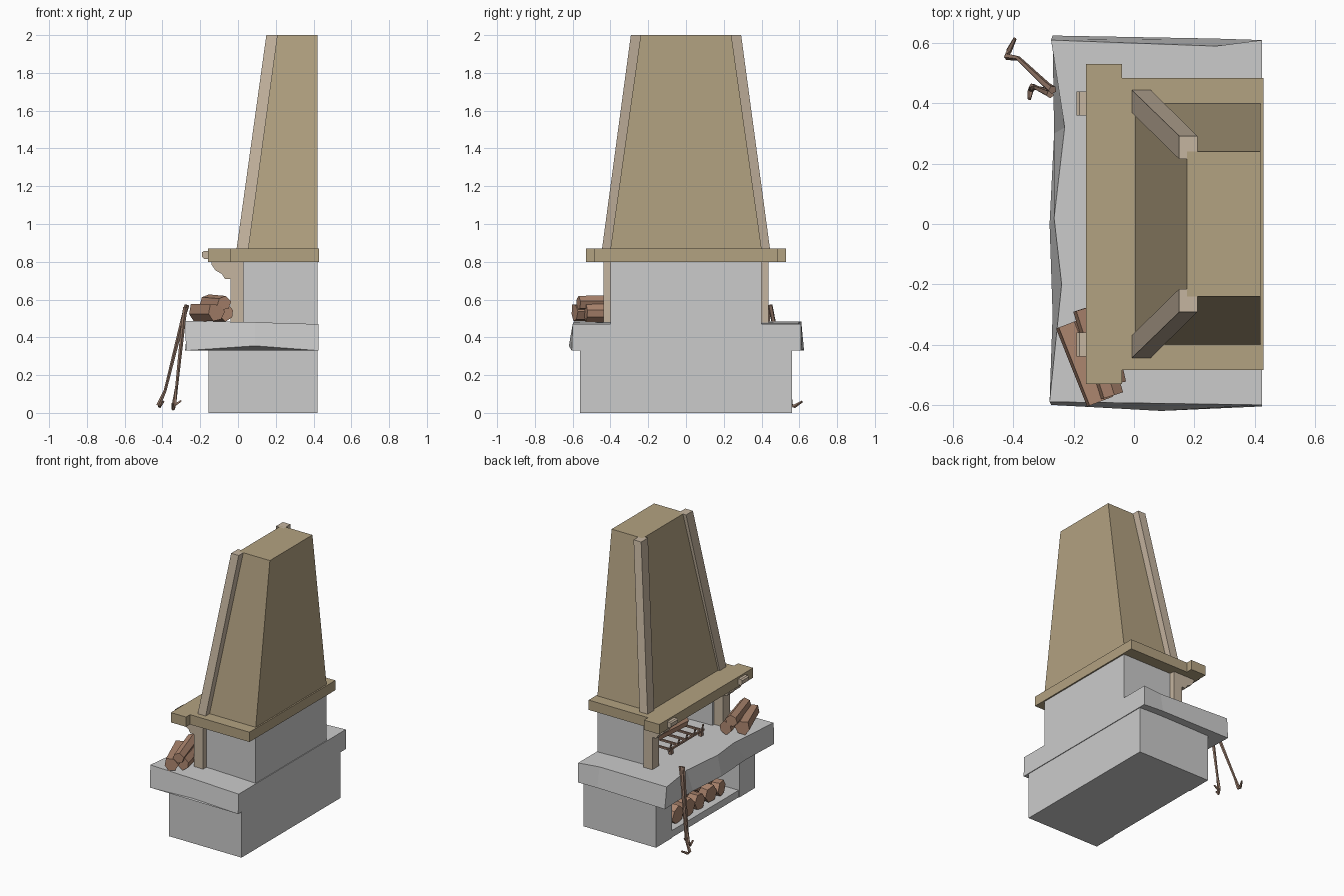
import bpy, bmesh, random
from math import cos, sin, tau
from mathutils import Vector

if "Cube" in bpy.data.objects:
    bpy.data.objects.remove(bpy.data.objects["Cube"])

random.seed(4)


def material(name, rgb):
    m = bpy.data.materials.new(name)
    m.diffuse_color = (*rgb, 1)
    m.use_nodes = True
    m.node_tree.nodes["Principled BSDF"].inputs["Base Color"].default_value = m.diffuse_color
    return m


PLASTER = material("tan_plaster", (0.45, 0.36, 0.22))
TIMBER = material("pale_timber", (0.56, 0.46, 0.35))
WOOD = material("firewood", (0.42, 0.24, 0.16))
IRON = material("rusty_iron", (0.30, 0.19, 0.14))


def loft(name, rings, mat=None):
    """Skin a list of equal-length point rings and cap both ends."""
    bm = bmesh.new()
    vs = [[bm.verts.new(p) for p in r] for r in rings]
    n = len(vs[0])
    for a, b in zip(vs, vs[1:]):
        for i in range(n):
            j = (i + 1) % n
            bm.faces.new((a[i], a[j], b[j], b[i]))
    bm.faces.new(vs[0][::-1])
    bm.faces.new(vs[-1])
    bmesh.ops.recalc_face_normals(bm, faces=bm.faces)
    me = bpy.data.meshes.new(name)
    bm.to_mesh(me)
    bm.free()
    ob = bpy.data.objects.new(name, me)
    bpy.context.collection.objects.link(ob)
    if mat:
        me.materials.append(mat)
    return ob


def prism(name, pts, axis, lo, hi, mat=None):
    place = (lambda u, v, w: (u, w, v)) if axis == 'y' else (lambda u, v, w: (u, v, w))
    return loft(name, [[place(u, v, w) for u, v in pts] for w in (lo, hi)], mat)


def rect(x0, x1, y0, y1, z):
    return [(x0, y0, z), (x1, y0, z), (x1, y1, z), (x0, y1, z)]


def box(name, x0, x1, y0, y1, z0, z1, mat=None):
    return loft(name, [rect(x0, x1, y0, y1, z0), rect(x0, x1, y0, y1, z1)], mat)


def rod(name, path, radii, mat, n=4, rough=0.0):
    """Sweep an n-gon along a path; rough makes it irregular like split wood."""
    pts = [Vector(p) for p in path]
    prof = [1 + random.uniform(-rough, rough) for _ in range(n)]
    turn = random.random() if rough else 0.125
    rings = []
    for i, p in enumerate(pts):
        d = pts[min(i + 1, len(pts) - 1)] - pts[max(i - 1, 0)]
        q = d.to_track_quat('Z', 'Y')
        rings.append([p + q @ Vector((radii[i] * prof[k] * cos(tau * (k / n + turn)),
                                      radii[i] * prof[k] * sin(tau * (k / n + turn)), 0))
                      for k in range(n)])
    return loft(name, rings, mat)


def walls(x0, x1, y, inner, back):
    """U-shaped plan, open towards -x."""
    return [(x0, -y), (x1, -y), (x1, y), (x0, y), (x0, inner),
            (back, inner), (back, -inner), (x0, -inner)]


# Base with log store
prism("base_walls", walls(-0.155, 0.42, 0.56, 0.38, 0.34), 'z', 0, 0.345)
box("base_floor", -0.15, 0.40, -0.50, 0.50, 0, 0.05)

# Rough-hewn hearth slab: bottom outline, top outline
bottom = [(-.275, -.60, .33), (.09, -.62, .355), (.425, -.605, .33), (.425, .61, .33),
          (.27, .615, .335), (-.27, .625, .33), (-.265, .30, .335), (-.28, .0, .33), (-.27, -.3, .335)]
top = [(-.28, -.59, .487), (.09, -.595, .48), (.425, -.60, .47), (.425, .61, .47),
       (.27, .59, .475), (-.275, .61, .485), (-.23, .32, .482), (-.265, .02, .485), (-.24, -.2, .483)]
loft("hearth_slab", [bottom, top])

# Firebox
prism("firebox_walls", walls(0.03, 0.42, 0.40, 0.34, 0.36), 'z', 0.465, 0.81)

# Mantel boards and hood
box("mantel_front", -0.16, -0.04, -0.53, 0.53, 0.80, 0.87, PLASTER)
box("mantel_shelf", -0.04, 0.43, -0.485, 0.485, 0.80, 0.87, PLASTER)
loft("hood", [rect(0.005, 0.42, -0.40, 0.40, 0.87), rect(0.175, 0.42, -0.24, 0.24, 2.0)], PLASTER)

# Posts, corbels, beam ends and hood ribs on both sides
corbel = [(-.04, .71), (-.07, .71), (-.085, .735), (-.12, .755), (-.14, .785), (-.14, .80), (-.04, .80)]
for s, side in ((-1, "left"), (1, "right")):
    box("post_" + side, -0.04, 0.03, s * 0.36, s * 0.437, 0.475, 0.80, TIMBER)
    prism("corbel_" + side, corbel, 'y', s * 0.36, s * 0.437, TIMBER)
    prism("beam_end_" + side, [(-.15, .815), (-.18, .815), (-.19, .825), (-.19, .85), (-.18, .857), (-.15, .857)],
          'y', s * 0.36, s * 0.44, TIMBER)
    loft("hood_rib_" + side, [rect(-0.008, 0.055, s * 0.37, s * 0.445, 0.865),
                              rect(0.15, 0.21, s * 0.215, s * 0.292, 2.0)], TIMBER)

# Fire grate
rod("grate_bar", [(0, -.2, .515), (0, .2, .515)], [.009] * 2, IRON)
rod("grate_rear_bar", [(.22, -.2, .515), (.22, .2, .515)], [.009] * 2, IRON)
for i in range(5):
    y = -0.18 + 0.09 * i
    rod("grate_tine", [(.22, y, .515), (0, y, .515), (-.01, y, .56)], [.008, .01, .006], IRON)
for x in (0, .22):
    for y in (-.17, .17):
        box("grate_foot", x - .01, x + .01, y - .012, y + .012, .472, .512, IRON)

# Firewood: in the fire, in the store, and stacked on the hearth
logs = [((.14, -.17, .56), (.16, .16, .56), .045), ((.23, -.15, .57), (.20, .18, .57), .045),
        ((.12, -.12, .62), (.26, .14, .62), .04),
        ((-.215, -.33, .53), (-.115, -.59, .53), .052), ((-.12, -.27, .53), (-.06, -.53, .53), .046),
        ((-.165, -.28, .585), (-.075, -.57, .58), .042)]
for i in range(5):
    y = 0.25 - 0.125 * i
    logs.append(((-.11, y, .105), (.20, y + random.uniform(-.06, .06), .105), .06))
for i in range(3):
    y = 0.13 - 0.135 * i
    logs.append(((-.07, y - .04, .195), (.22, y + .04, .19), .05))
for a, b, r in logs:
    rod("split_log", [a, b], [r, r * 0.93], WOOD, 6, 0.15)

# Fire irons leaning on the slab
rod("poker", [(-.27, .445, .57), (-.29, .46, .50), (-.385, .55, .12), (-.42, .555, .04),
              (-.415, .575, .035), (-.395, .615, .06)], [.014, .012, .008, .012, .010, .006], IRON, 5)
rod("rake", [(-.278, .43, .56), (-.287, .435, .50), (-.325, .452, .14), (-.337, .455, .05),
             (-.343, .44, .022), (-.347, .415, .05)], [.013, .012, .008, .012, .010, .006], IRON, 5)
rod("rake_tine", [(-.337, .455, .04), (-.30, .45, .065)], [.009, .005], IRON)
